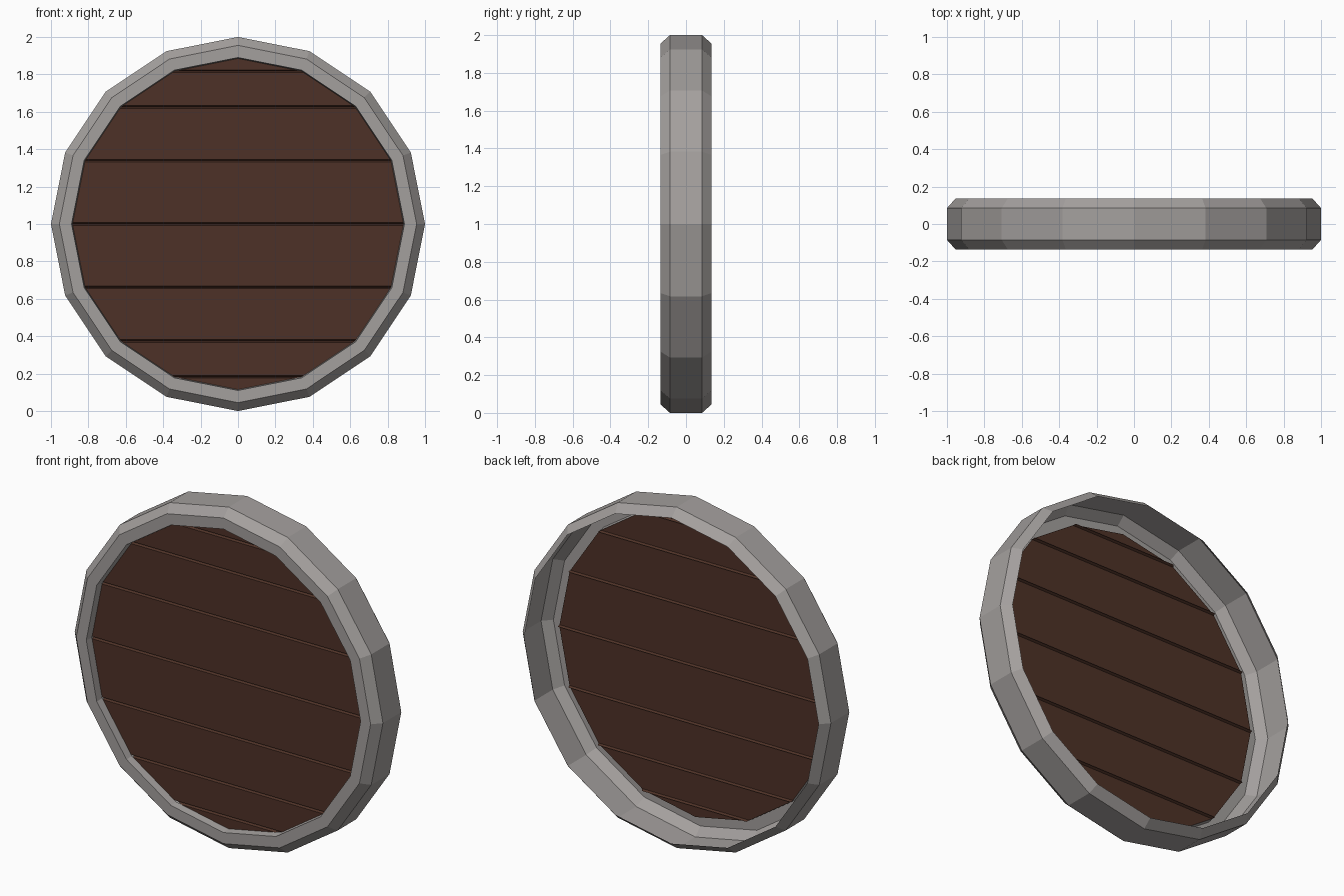
import bpy, bmesh, math

if "Cube" in bpy.data.objects:
    bpy.data.objects.remove(bpy.data.objects["Cube"])

SIDES, CZ = 16, 1.0
DISC_R, DISC_Y = 0.885, -0.09


def material(name, rgb):
    m = bpy.data.materials.new(name)
    m.diffuse_color = (*rgb, 1)
    m.use_nodes = True
    m.node_tree.nodes["Principled BSDF"].inputs["Base Color"].default_value = m.diffuse_color
    return m


def finish(bm, name, mat):
    me = bpy.data.meshes.new(name)
    bm.to_mesh(me)
    bm.free()
    me.materials.append(mat)
    ob = bpy.data.objects.new(name, me)
    bpy.context.collection.objects.link(ob)
    return ob


grey = material("grey metal", (0.37, 0.35, 0.34))
brown = material("dark brown wood", (0.076, 0.031, 0.020))

# Metal rim: an open-backed shell, (radius, y) from back edge to inner lip
profile = [(0.955, 0.135), (1.0, 0.085), (1.0, -0.085),
           (0.955, -0.135), (0.89, -0.135), (DISC_R, DISC_Y)]
bm = bmesh.new()
rings = []
for r, y in profile:
    rings.append([bm.verts.new((r * math.cos(2 * math.pi * i / SIDES), y,
                                CZ + r * math.sin(2 * math.pi * i / SIDES)))
                  for i in range(SIDES)])
for a, b in zip(rings, rings[1:]):
    for i in range(SIDES):
        j = (i + 1) % SIDES
        bm.faces.new((a[i], a[j], b[j], b[i]))
bmesh.ops.recalc_face_normals(bm, faces=bm.faces)
# Outer wall must point away from the centre
top = max(bm.faces, key=lambda f: f.calc_center_median().z)
if top.normal.z < 0:
    bmesh.ops.reverse_faces(bm, faces=bm.faces)
finish(bm, "metal_rim", grey)

# Wooden board: one sheet with a narrow groove at each row of corners
corners = [(DISC_R * math.sin(math.radians(a)), DISC_R * math.cos(math.radians(a)))
           for a in (-90, -67.5, -45, -22.5, 0, 22.5, 45, 67.5, 90)]


def half_width(z):
    for (z0, w0), (z1, w1) in zip(corners, corners[1:]):
        if z <= z1:
            return max(0.0005, w0 + (w1 - w0) * (z - z0) / (z1 - z0))
    return 0.0005


rows = [(-DISC_R, DISC_Y)]
for z, _ in corners[1:-1]:
    rows += [(z - 0.007, DISC_Y), (z, DISC_Y + 0.014), (z + 0.007, DISC_Y)]
rows.append((DISC_R, DISC_Y))

bm = bmesh.new()
prev = None
for z, y in rows:
    w = half_width(z)
    cur = (bm.verts.new((-w, y, CZ + z)), bm.verts.new((w, y, CZ + z)))
    if prev:
        bm.faces.new((prev[0], prev[1], cur[1], cur[0]))
    prev = cur
finish(bm, "plank_board", brown)
